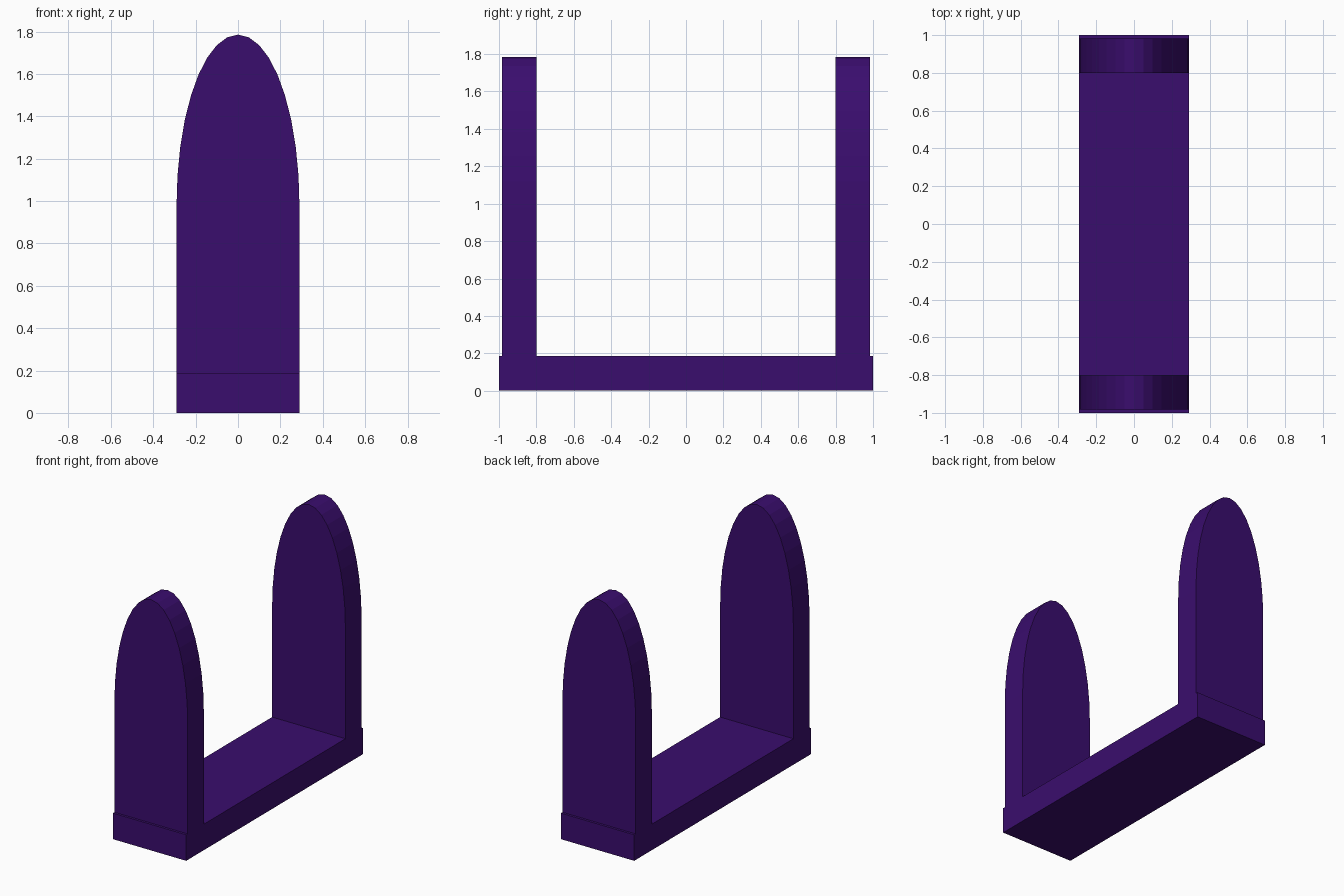
import bpy, bmesh, math

if "Cube" in bpy.data.objects:
    bpy.data.objects.remove(bpy.data.objects["Cube"])

HALF_W = 0.29      # half width in x
BASE_TOP = 0.186   # thickness of the base plate
SPRING = 0.98      # height where the rounded top begins
TOP = 1.785

mat = bpy.data.materials.new("deep_purple")
mat.diffuse_color = (0.042, 0.004, 0.155, 1)
mat.use_nodes = True
mat.node_tree.nodes["Principled BSDF"].inputs["Base Color"].default_value = mat.diffuse_color


def extrude_y(name, outline, y0, y1):
    """Solid made from an x/z outline swept along y."""
    bm = bmesh.new()
    face = bm.faces.new([bm.verts.new((x, y0, z)) for x, z in outline])
    geo = bmesh.ops.extrude_face_region(bm, geom=[face])["geom"]
    moved = [g for g in geo if isinstance(g, bmesh.types.BMVert)]
    bmesh.ops.translate(bm, verts=moved, vec=(0, y1 - y0, 0))
    bmesh.ops.recalc_face_normals(bm, faces=bm.faces)
    mesh = bpy.data.meshes.new(name)
    bm.to_mesh(mesh)
    bm.free()
    mesh.materials.append(mat)
    obj = bpy.data.objects.new(name, mesh)
    bpy.context.collection.objects.link(obj)
    return obj


# Base plate
extrude_y("base_plate", [(-HALF_W, 0), (HALF_W, 0),
                         (HALF_W, BASE_TOP), (-HALF_W, BASE_TOP)], -1, 1)

# End panels with a half-ellipse top, set slightly in from the base ends
arch = [(-HALF_W, BASE_TOP), (HALF_W, BASE_TOP)]
for i in range(19):
    a = math.radians(10 * i)
    arch.append((HALF_W * math.cos(a), SPRING + (TOP - SPRING) * math.sin(a)))

for name, side in (("front_panel", -1), ("back_panel", 1)):
    extrude_y(name, arch, side * 0.80, side * 0.983)
